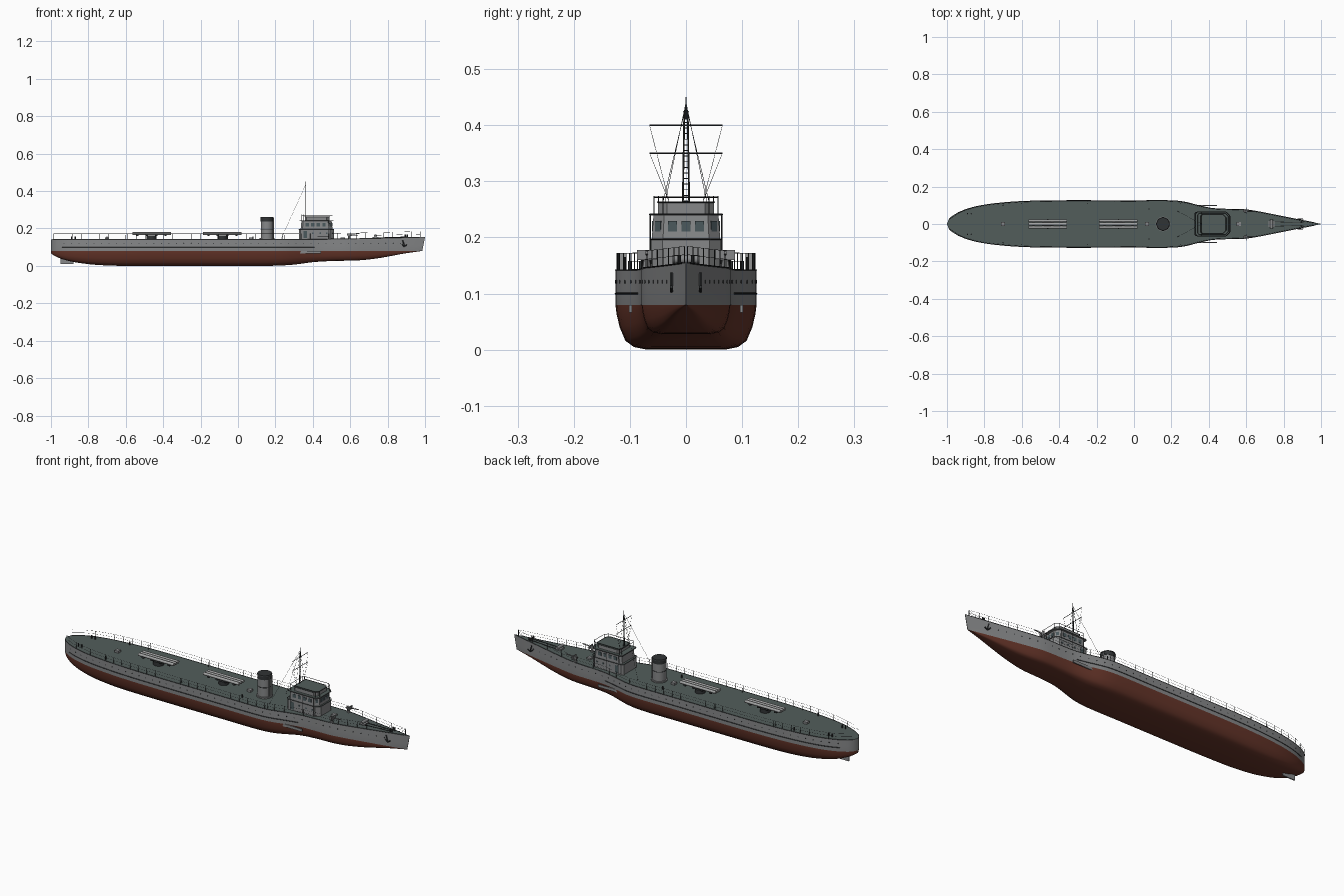
import bpy, bmesh, math
from mathutils import Vector, Matrix

if "Cube" in bpy.data.objects:
    bpy.data.objects.remove(bpy.data.objects["Cube"])

def mat(name, r, g, b):
    m = bpy.data.materials.new(name)
    m.diffuse_color = (r, g, b, 1)
    m.use_nodes = True
    m.node_tree.nodes["Principled BSDF"].inputs["Base Color"].default_value = m.diffuse_color
    return m

GREY = mat("hull grey", 0.24, 0.245, 0.25)
RED = mat("antifouling red", 0.13, 0.035, 0.022)
DECK = mat("deck green grey", 0.085, 0.11, 0.105)
DARK = mat("dark fittings", 0.03, 0.033, 0.035)
LIGHT = mat("light grey", 0.36, 0.365, 0.365)
GLASS = mat("window glass", 0.07, 0.10, 0.11)

def finish(name, bm, mats, rule=None, angle=35):
    bmesh.ops.recalc_face_normals(bm, faces=bm.faces[:])
    bm.normal_update()
    if rule:
        for f in bm.faces:
            f.material_index = rule(f)
    me = bpy.data.meshes.new(name)
    bm.to_mesh(me)
    bm.free()
    for m in mats:
        me.materials.append(m)
    ob = bpy.data.objects.new(name, me)
    bpy.context.collection.objects.link(ob)
    bpy.ops.object.select_all(action='DESELECT')
    ob.select_set(True)
    bpy.context.view_layer.objects.active = ob
    bpy.ops.object.shade_smooth_by_angle(angle=math.radians(angle))
    return ob

def box(bm, c, s, rot=0):
    m = Matrix.Translation(c) @ Matrix.Rotation(rot, 4, 'Z') @ Matrix.Diagonal((*s, 1))
    bmesh.ops.create_cube(bm, size=1, matrix=m)

def rod(bm, p, q, r, r2=None, n=6):
    p, q = Vector(p), Vector(q)
    d = q - p
    m = Matrix.Translation((p + q) / 2) @ d.to_track_quat('Z', 'Y').to_matrix().to_4x4()
    bmesh.ops.create_cone(bm, cap_ends=True, segments=n, radius1=r,
                          radius2=r if r2 is None else r2, depth=d.length, matrix=m)

def path(bm, pts, r, n=4):
    for a, b in zip(pts, pts[1:]):
        rod(bm, a, b, r, n=n)

def prism(bm, outline, z0, z1, top=1.0):
    cx = sum(p[0] for p in outline) / len(outline)
    lo = [bm.verts.new((x, y, z0)) for x, y in outline]
    hi = [bm.verts.new((cx + (x - cx) * top, y * top, z1)) for x, y in outline]
    bm.faces.new(lo)
    bm.faces.new(hi)
    for i in range(len(lo)):
        j = (i + 1) % len(lo)
        bm.faces.new((lo[i], lo[j], hi[j], hi[i]))

def plan(x0, x1, w, c):
    return [(x0, -w + c / 2), (x0 + c / 2, -w), (x1 - c, -w), (x1, -w + c),
            (x1, w - c), (x1 - c, w), (x0 + c / 2, w), (x0, w - c / 2)]

def curve(tab, x):
    n = len(tab)
    i = max(k for k in range(n - 1) if tab[k][0] <= x)
    def slope(k):
        a, b = tab[max(k - 1, 0)], tab[min(k + 1, n - 1)]
        return (b[1] - a[1]) / (b[0] - a[0])
    (xa, ya), (xb, yb) = tab[i], tab[i + 1]
    h = xb - xa
    t = (x - xa) / h
    return ((2*t**3 - 3*t*t + 1) * ya + (t**3 - 2*t*t + t) * h * slope(i)
            + (3*t*t - 2*t**3) * yb + (t**3 - t*t) * h * slope(i + 1))

# Hull lines: half beam, keel height and deck height along x
BEAM = [(-1, .001), (-.99, .024), (-.97, .043), (-.94, .061), (-.88, .084), (-.8, .102),
        (-.7, .114), (-.6, .121), (-.45, .125), (0, .125), (.2, .125), (.27, .118),
        (.35, .098), (.42, .084), (.5, .08), (.6, .077), (.7, .06), (.85, .03), (1, .001)]
KEEL = [(-1, .066), (-.97, .048), (-.92, .03), (-.85, .016), (-.75, .005), (-.6, 0), (0, 0),
        (.2, .001), (.3, .007), (.4, .02), (.5, .026), (.65, .03), (.75, .041), (.88, .064), (1, .08)]
beam = lambda x: max(.001, curve(BEAM, x))
keel = lambda x: max(0, curve(KEEL, x))
deck = lambda x: .142 + .013 * max(0, (x - .3) / .7) ** 1.5

bm = bmesh.new()
xs = [-1, -.995, -.99, -.98] + [-.97 + .03 * i for i in range(65)] + [.97, .985, 1]
rows = []
for x in xs:
    b, k, d = beam(x), keel(x), deck(x)
    h = .08 - k
    half = [(.55*b, k), (.74*b, k + .06*h), (.86*b, k + .2*h), (.94*b, k + .5*h),
            (.985*b, k + .8*h), (b, .08), (b, .11), (b, d)]
    pts = [(-y, z) for y, z in reversed(half)] + [(0, k)] + half
    rake = lambda z: -.2 * max(0, .155 - z) * max(0, (x - .85) / .15)
    rows.append([bm.verts.new((x + rake(z), y, z)) for y, z in pts])
for a, b in zip(rows, rows[1:]):
    for i in range(len(a)):
        j = (i + 1) % len(a)
        bm.faces.new((a[i], b[i], b[j], a[j]))
bm.faces.new(rows[0])
bm.faces.new(rows[-1])
def hull_rule(f):
    if f.normal.z > .9:
        return 2
    return 1 if f.calc_center_median().z < .08 else 0
finish("hull", bm, [GREY, RED, DECK], hull_rule)

# Rudder
bm = bmesh.new()
box(bm, (-.915, 0, .027), (.07, .006, .036))
finish("rudder", bm, [GREY])

# Strakes, deck edge, portholes and side plates
bm, ports, plates = bmesh.new(), bmesh.new(), bmesh.new()
for s in (1, -1):
    path(bm, [(x, s * beam(x), .1) for x in xs if -.97 < x < .42], .0016)
    path(bm, [(x, s * beam(x), deck(x)) for x in xs if -.995 < x < .98], .0012)
    for i in range(46):
        x = -.93 + .04 * i
        y = s * beam(x)
        rod(ports, (x, y - s * .002, .121), (x, y + s * .0008, .121), .0028, n=8)
    box(plates, (.385, s * .099, .073), (.115, .005, .014))
finish("hull_strakes", bm, [DARK])
finish("portholes", ports, [DARK])
finish("side_plates", plates, [GREY])

# Deck railings
bm = bmesh.new()
for s in (1, -1):
    rx = [-.985 + .049 * i for i in range(41)]
    p = [Vector((x, s * max(.002, beam(x) - .003), deck(x))) for x in rx]
    for v in p:
        rod(bm, v, v + Vector((0, 0, .03)), .0009, n=4)
    for z in (.015, .03):
        path(bm, [v + Vector((0, 0, z)) for v in p], .0005, 3)
finish("deck_railings", bm, [DARK])

# Bridge house: two tiers, overhanging roof and open upper bridge
top_rule = lambda f: 1 if f.normal.z > .9 else 0
bm = bmesh.new()
prism(bm, plan(.325, .512, .062, .02), .14, .197)
prism(bm, plan(.335, .505, .061, .02), .197, .24, .95)
prism(bm, plan(.33, .51, .064, .02), .239, .243)
finish("bridge_house", bm, [GREY, DECK], top_rule)
bm = bmesh.new()
prism(bm, plan(.358, .49, .05, .016), .243, .263)
finish("upper_bridge", bm, [GREY, DECK], top_rule)
bm = bmesh.new()
for o, z in ((plan(.323, .514, .064, .02), .197), (plan(.329, .511, .065, .02), .241),
             (plan(.356, .492, .051, .016), .263), (plan(.34, .505, .057, .016), .272)):
    path(bm, [(x, y, z) for x, y in o + o[:1]], .0013)
for x, y in plan(.34, .505, .057, .016):
    rod(bm, (x, y, .243), (x, y, .274), .001)
for s in (1, -1):
    for x in (.35, .42, .485):
        rod(bm, (x, s * .064, .145), (x, s * .064, .243), .0012)
finish("bridge_trim", bm, [DARK])

# Bridge windows and doors
bm = bmesh.new()
for y in (-.024, 0, .024):
    box(bm, (.503, y, .22), (.004, .016, .018))
for s in (1, -1):
    for x in (.37, .4, .43, .46):
        box(bm, (x, s * .0595, .22), (.018, .003, .018))
    for x in (.4, .44, .475):
        rod(bm, (x, s * .06, .175), (x, s * .063, .175), .005, n=10)
    box(bm, (.36, s * .062, .167), (.018, .002, .038))
    box(bm, (.493, s * .0495, .22), (.014, .002, .018), -s * math.pi / 4)
finish("bridge_windows", bm, [GLASS])

# Ladder mast, yards and stays
bm = bmesh.new()
X = .362
for s in (1, -1):
    rod(bm, (X, s * .006, .243), (X, s * .003, .425), .0016)
    rod(bm, (X, s * .037, .263), (X, 0, .44), .0006, n=3)
    rod(bm, (X, 0, .435), (.23, s * .07, .143), .0006, n=3)
    for z in (.35, .4):
        rod(bm, (X, s * .065, z), (X, s * .03, .263), .0005, n=3)
for i in range(18):
    rod(bm, (X, -.005, .255 + .01 * i), (X, .005, .255 + .01 * i), .0008, n=4)
rod(bm, (X, 0, .41), (X, 0, .45), .0022, .0008)
for z in (.35, .4):
    rod(bm, (X, -.065, z), (X, .065, z), .0013)
finish("mast_and_rigging", bm, [DARK])

# Funnel with dark cap and steam pipe
F = .155
bm = bmesh.new()
rod(bm, (F, 0, .14), (F, 0, .148), .039, n=32)
rod(bm, (F, 0, .148), (F, 0, .24), .033, n=32)
finish("funnel", bm, [GREY])
bm = bmesh.new()
rod(bm, (F, 0, .238), (F, 0, .256), .0345, n=32)
rod(bm, (F, 0, .256), (F, 0, .261), .0365, .034, n=32)
rod(bm, (F, 0, .195), (F, 0, .198), .0342, n=32)
finish("funnel_cap", bm, [DARK])
bm = bmesh.new()
for s in (1, -1):
    rod(bm, (F + .034, s * .01, .142), (F + .034, s * .01, .255), .003, n=8)
finish("steam_pipes", bm, [GREY])

# Triple torpedo tube mounts
tubes, bases = bmesh.new(), bmesh.new()
for c in (-.462, -.083):
    rod(bases, (c, 0, .141), (c, 0, .162), .026, n=20)
    for x in (c - .075, c - .025, c + .025, c + .075):
        box(bases, (x, 0, .167), (.012, .05, .012))
    for y in (-.0175, 0, .0175):
        rod(tubes, (c - .103, y, .173), (c + .103, y, .173), .0075, n=12)
finish("torpedo_tubes", tubes, [LIGHT])
finish("torpedo_mounts", bases, [DARK])

# Bow guns on pedestals
bm = bmesh.new()
for s in (1, -1):
    y = s * .07
    rod(bm, (.595, y, .143), (.595, y, .165), .009, .005, n=10)
    box(bm, (.595, y, .168), (.022, .012, .01))
    rod(bm, (.6, y, .17), (.65, y, .173), .0025, n=8)
    box(bm, (.603, y, .169), (.003, .034, .018))
finish("bow_guns", bm, [GREY])

# Windlass, hatches and chains on deck
bm = bmesh.new()
box(bm, (.735, 0, .15), (.03, .034, .01))
rod(bm, (.735, -.024, .161), (.735, .024, .161), .008, n=12)
for x in (-.7, .07, .56):
    box(bm, (x, 0, .147), (.022, .022, .012))
finish("windlass_and_hatches", bm, [GREY])
bm = bmesh.new()
for s in (1, -1):
    rod(bm, (.74, s * .012, .15), (.9, s * .008, .155), .0018)
    for x, y in ((-.89, .055), (-.87, .055), (.895, .012), (.905, .012), (-.7, .1), (.08, .08)):
        rod(bm, (x, s * y, deck(x) - .002), (x, s * y, deck(x) + .016), .0035, n=8)
    for x in (-.6, -.25, .25):
        rod(bm, (x, s * .11, .14), (x, s * .11, .165), .002)
finish("bollards_and_chains", bm, [DARK])

# Anchors on the bow sides
bm = bmesh.new()
for s in (1, -1):
    y = s * (beam(.885) + .003)
    rod(bm, (.88, y, .137), (.89, y, .106), .003)
    path(bm, [(.875, y, .115), (.888, y, .104), (.904, y, .112)], .003, 6)
finish("anchors", bm, [DARK])
